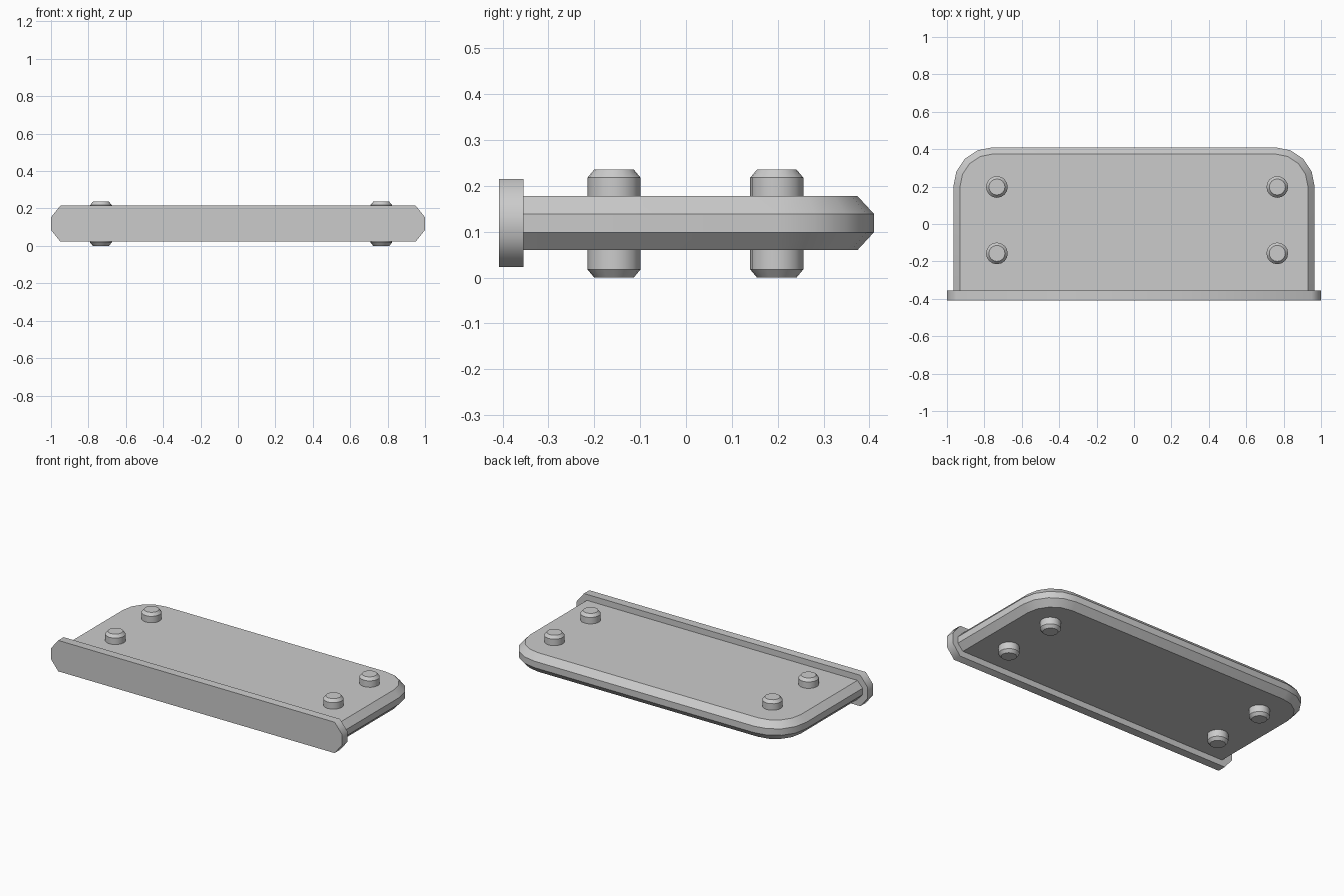
import bpy, bmesh
from math import sin, cos, pi, radians

cube = bpy.data.objects.get("Cube")
if cube:
    bpy.data.objects.remove(cube, do_unlink=True)

grey = bpy.data.materials.new("plain grey")
grey.use_nodes = True
colour = (0.6, 0.6, 0.6, 1)
grey.diffuse_color = colour
grey.node_tree.nodes["Principled BSDF"].inputs["Base Color"].default_value = colour


def loft(name, rings, smooth=30):
    """Solid skinned through matching closed rings, capped at both ends."""
    bm = bmesh.new()
    loops = [[bm.verts.new(p) for p in ring] for ring in rings]
    n = len(loops[0])
    for a, b in zip(loops, loops[1:]):
        for i in range(n):
            j = (i + 1) % n
            bm.faces.new((a[i], a[j], b[j], b[i]))
    bm.faces.new(loops[0][::-1])
    bm.faces.new(loops[-1])
    bmesh.ops.recalc_face_normals(bm, faces=bm.faces)
    mesh = bpy.data.meshes.new(name)
    bm.to_mesh(mesh)
    bm.free()
    mesh.materials.append(grey)
    obj = bpy.data.objects.new(name, mesh)
    bpy.context.collection.objects.link(obj)
    bpy.ops.object.select_all(action="DESELECT")
    obj.select_set(True)
    bpy.context.view_layer.objects.active = obj
    bpy.ops.object.shade_smooth_by_angle(angle=radians(smooth))
    return obj


def plate_ring(inset, z):
    """Outline with two rounded back corners and a straight front."""
    radius = 0.21 - inset
    pts = [(0.966 - inset, -0.36, z)]
    for cx, start in ((0.756, 0), (-0.756, pi / 2)):
        for k in range(5):
            a = start + k * pi / 8
            pts.append((cx + radius * cos(a), 0.2 + radius * sin(a), z))
    pts.append((-0.966 + inset, -0.36, z))
    return pts


# Base plate with chamfered rim
loft("base_plate", [plate_ring(i, z) for i, z in
                    ((0.036, 0.06), (0, 0.099), (0, 0.139), (0.036, 0.178))])

# Front bar with clipped ends
half = [(0.95, 0.023), (1, 0.085), (1, 0.153), (0.95, 0.215)]
outline = half + [(-x, z) for x, z in reversed(half)]
loft("front_bar", [[(x, y, z) for x, z in outline] for y in (-0.408, -0.355)], 60)

# Four pegs passing through the plate
profile = ((0.043, 0), (0.058, 0.018), (0.058, 0.218), (0.043, 0.236))
for side, px in (("right", -0.733), ("left", 0.766)):
    for end, py in (("front", -0.157), ("back", 0.198)):
        loft(f"{end}_{side}_peg",
             [[(px + r * cos(k * pi / 8), py + r * sin(k * pi / 8), z)
               for k in range(16)] for r, z in profile])
